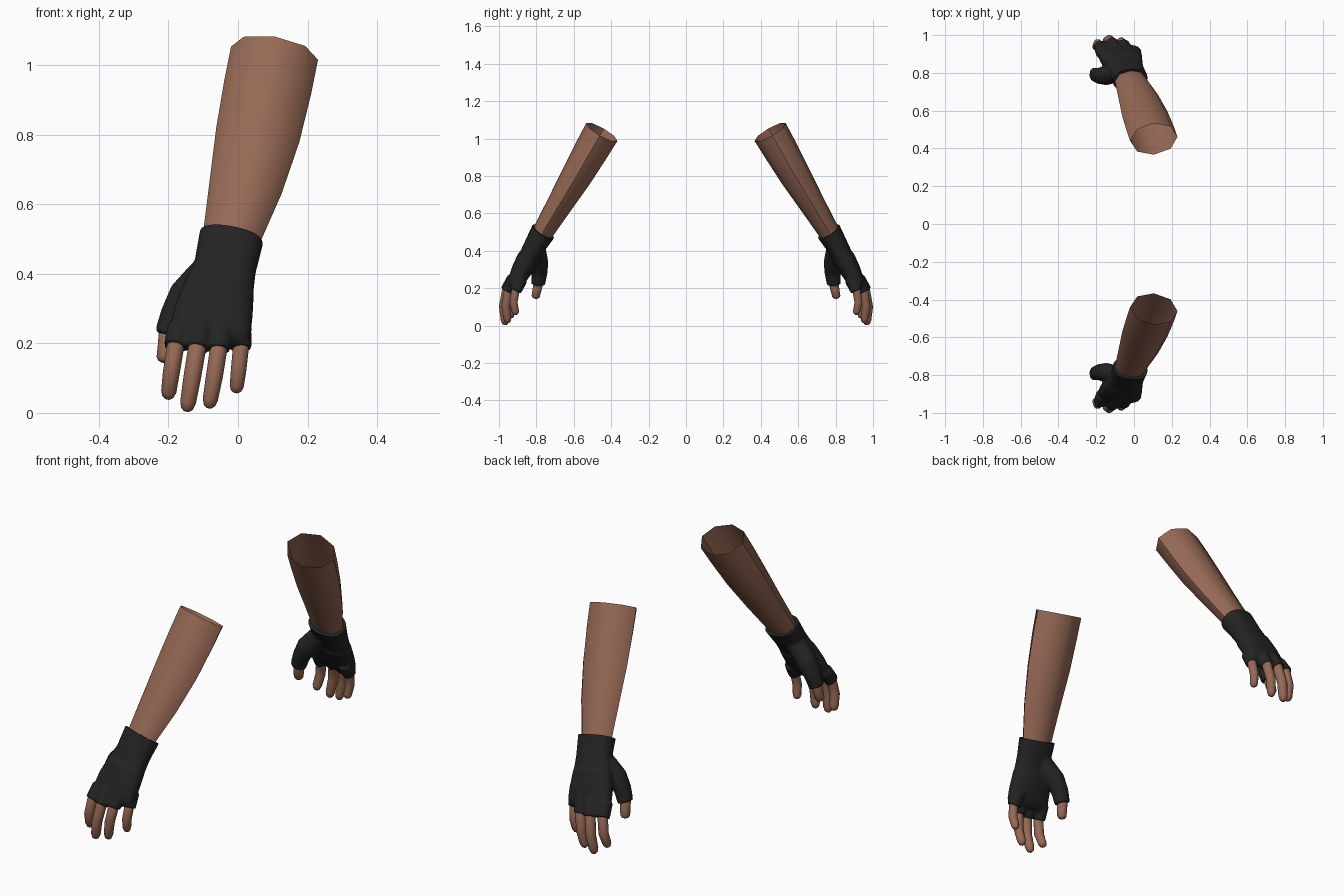
import bpy, bmesh, math
from mathutils import Vector

if "Cube" in bpy.data.objects:
    bpy.data.objects.remove(bpy.data.objects["Cube"])


def material(name, rgb):
    m = bpy.data.materials.new(name)
    m.diffuse_color = (*rgb, 1)
    m.use_nodes = True
    m.node_tree.nodes["Principled BSDF"].inputs["Base Color"].default_value = m.diffuse_color
    return m


SKIN = material("brown skin", (0.31, 0.142, 0.092))
GLOVE = material("black glove", (0.017, 0.017, 0.018))


def loft(bm, rings, sides=12, power=1.0, caps=(True, True)):
    """Tube through rings given as (x, y, z, half width, half depth)."""
    pts = [Vector(r[:3]) for r in rings]
    loops = []
    for i, r in enumerate(rings):
        t = (pts[min(i + 1, len(pts) - 1)] - pts[max(i - 1, 0)]).normalized()
        u = (Vector((1, 0, 0)) - t * t.x).normalized()
        v = t.cross(u)
        loop = []
        for k in range(sides):
            a = 2 * math.pi * k / sides
            c, s = math.cos(a), math.sin(a)
            c = math.copysign(abs(c) ** power, c)
            s = math.copysign(abs(s) ** power, s)
            loop.append(bm.verts.new(pts[i] + u * c * r[3] + v * s * r[4]))
        loops.append(loop)
    for a, b in zip(loops, loops[1:]):
        for k in range(sides):
            n = (k + 1) % sides
            bm.faces.new((a[k], a[n], b[n], b[k]))
    if caps[0]:
        bm.faces.new(loops[0][::-1])
    if caps[1]:
        bm.faces.new(loops[-1])


def finish(bm, name, mat):
    bmesh.ops.recalc_face_normals(bm, faces=bm.faces)
    me = bpy.data.meshes.new(name)
    bm.to_mesh(me)
    bm.free()
    ob = bpy.data.objects.new(name, me)
    bpy.context.collection.objects.link(ob)
    me.materials.append(mat)
    return ob


def smooth_and_mirror(ob):
    bpy.ops.object.select_all(action='DESELECT')
    ob.select_set(True)
    bpy.context.view_layer.objects.active = ob
    bpy.ops.object.shade_smooth_by_angle(angle=math.radians(50))
    mod = ob.modifiers.new("other arm", 'MIRROR')
    mod.use_axis = (False, True, False)
    mod.use_mirror_merge = False


# forearm, open at the elbow end
bm = bmesh.new()
loft(bm, [(-0.035, -0.80, 0.44, .078, .050),
          (-0.02, -0.765, 0.50, .083, .056),
          (0.022, -0.675, 0.65, .106, .069),
          (0.057, -0.585, 0.80, .122, .083),
          (0.086, -0.505, 0.94, .127, .092),
          (0.105, -0.45, 1.035, .127, .096)], sides=8, caps=(True, False))
# face the open tube outward
ob = finish(bm, "forearm", SKIN)
smooth_and_mirror(ob)

# each digit: root, sleeve end, middle joint, tip, radius
digits = {
    "index_finger": ((-.165, -.905, .25), (-.180, -.945, .190), (-.192, -.955, .115), (-.202, -.932, .040), .025),
    "middle_finger": ((-.105, -.920, .25), (-.118, -.960, .185), (-.132, -.976, .100), (-.148, -.966, .004), .026),
    "ring_finger": ((-.047, -.915, .25), (-.056, -.950, .182), (-.068, -.964, .105), (-.084, -.952, .014), .025),
    "little_finger": ((.003, -.880, .25), (.008, -.912, .185), (.002, -.922, .125), (-.006, -.908, .058), .023),
    "thumb": ((-.180, -.785, .285), (-.203, -.790, .222), (-.206, -.797, .190), (-.214, -.806, .145), .026),
}

# bare fingers with rounded tips
for name, (root, end, mid, tip, r) in digits.items():
    m, t = Vector(mid), Vector(tip)
    bm = bmesh.new()
    loft(bm, [(*root, r, r), (*end, r, r), (*mid, r * .97, r * .97),
              (*m.lerp(t, .72), r * .88, r * .88),
              (*m.lerp(t, .92), r * .66, r * .66), (*t, r * .3, r * .3)], sides=10)
    smooth_and_mirror(finish(bm, name, SKIN))

# glove: palm and cuff, with a small step across the back of the hand
bm = bmesh.new()
loft(bm, [(0.005, -0.710, 0.590, .094, .070),
          (-0.02, -0.765, 0.500, .093, .067),
          (-0.037, -0.812, 0.420, .090, .058),
          (-0.050, -0.838, 0.372, .098, .054),
          (-0.054, -0.846, 0.358, .102, .059),
          (-0.070, -0.882, 0.290, .114, .054),
          (-0.080, -0.910, 0.235, .117, .044),
          (-0.083, -0.922, 0.208, .106, .030)], sides=24, power=.85)
# finger sleeves
for name, (root, end, mid, tip, r) in digits.items():
    k = r + (.012 if name == "thumb" else .009)
    loft(bm, [(*root, k + .004, k + .004), (*end, k, k)], sides=16)
# thumb base
loft(bm, [(-.055, -.800, .440, .045, .045), (-.105, -.793, .385, .052, .048),
          (-.150, -.785, .335, .052, .050), (-.183, -.785, .280, .042, .044),
          (-.200, -.788, .235, .038, .038)], sides=16)
glove = finish(bm, "fingerless_glove", GLOVE)

# fuse the glove parts into one soft skin
bpy.context.view_layer.objects.active = glove
glove.select_set(True)
fuse = glove.modifiers.new("fuse", 'REMESH')
fuse.mode = 'VOXEL'
fuse.voxel_size = 0.007
soft = glove.modifiers.new("soften", 'SMOOTH')
soft.factor = 0.5
soft.iterations = 3
for mod in ("fuse", "soften"):
    bpy.ops.object.modifier_apply(modifier=mod)

# trim the cuff to a crisp rim
bm = bmesh.new()
bm.from_mesh(glove.data)
cut = bmesh.ops.bisect_plane(bm, geom=bm.verts[:] + bm.edges[:] + bm.faces[:],
                             plane_co=(-0.02, -0.765, 0.502),
                             plane_no=(0.2, 0.53, 0.82), clear_outer=True)
rim = [e for e in cut["geom_cut"] if isinstance(e, bmesh.types.BMEdge)]
bmesh.ops.contextual_create(bm, geom=rim)
bm.to_mesh(glove.data)
bm.free()
smooth_and_mirror(glove)
